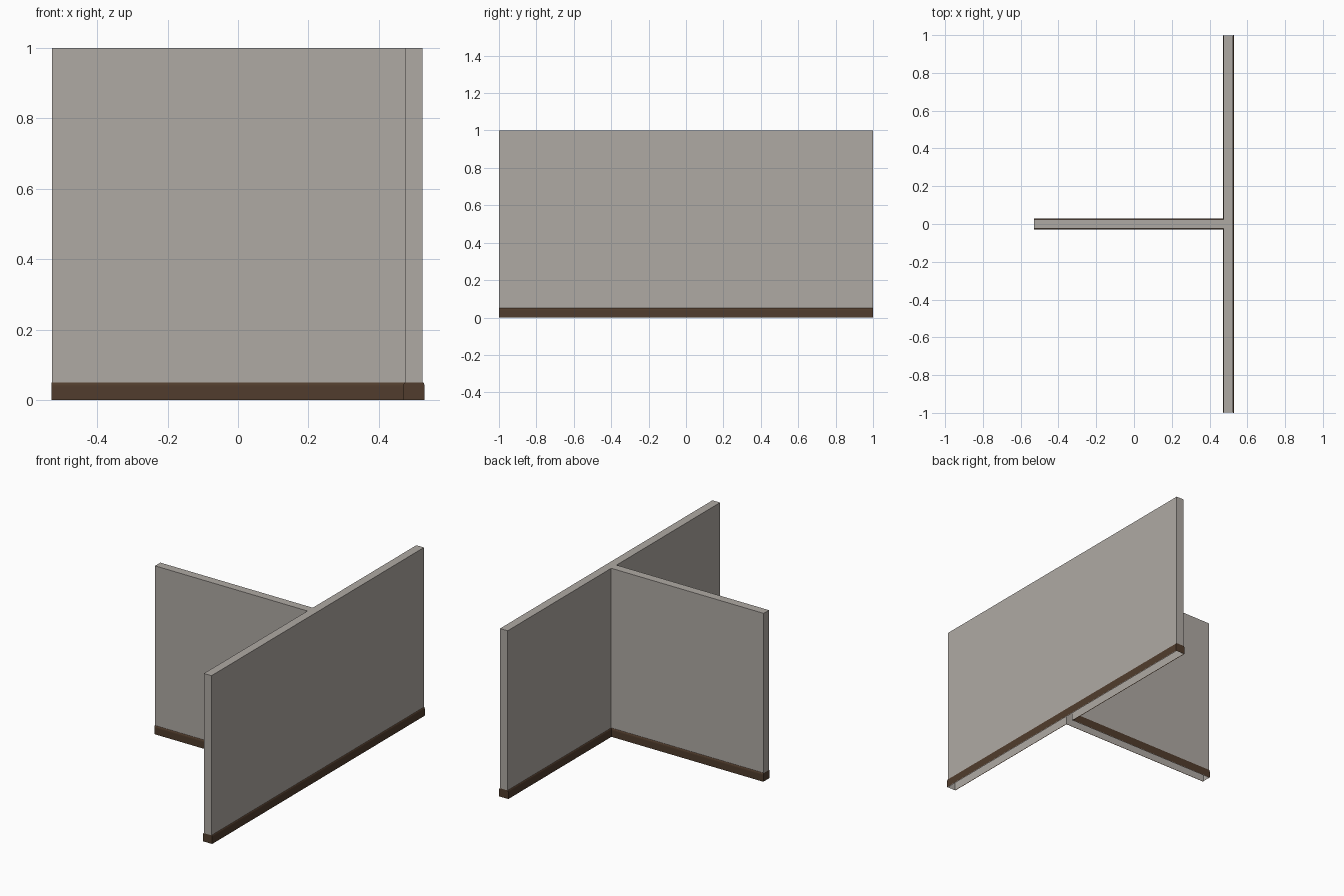
import bpy, bmesh, math

cube = bpy.data.objects.get("Cube")
if cube:
    bpy.data.objects.remove(cube, do_unlink=True)

WALL_HALF = 0.025      # half thickness of the wall
SKIRT_OUT = 0.005      # how far the skirting stands out
SKIRT_TOP = 0.05
HEIGHT = 1.0
LENGTH = 2.0
CENTRE = 0.5           # x of the long wall's middle line
STEM_END = -0.53


def material(name, rgb):
    mat = bpy.data.materials.new(name)
    mat.use_nodes = True
    colour = (*rgb, 1)
    mat.diffuse_color = colour
    bsdf = mat.node_tree.nodes["Principled BSDF"]
    bsdf.inputs["Base Color"].default_value = colour
    bsdf.inputs["Roughness"].default_value = 0.9
    return mat


def tee_outline(half, inset=0.0):
    """Anticlockwise T-shaped plan; inset pulls in only the three ends."""
    a, b = CENTRE - half, CENTRE + half
    end, stem = LENGTH / 2 - inset, STEM_END + inset
    return [(a, -end), (b, -end), (b, end), (a, end),
            (a, half), (stem, half), (stem, -half), (a, -half)]


def build_shell(name, levels, mat, inset=0.0, capped=False):
    """Stack T outlines given as (z, half thickness) and join them."""
    bm = bmesh.new()
    rings = [[bm.verts.new((x, y, z)) for x, y in tee_outline(half, inset)]
             for z, half in levels]
    for low, high in zip(rings, rings[1:]):
        for i in range(len(low)):
            j = (i + 1) % len(low)
            bm.faces.new((low[i], low[j], high[j], high[i]))
    if capped:
        top = rings[-1]
        bm.faces.new(top[:4] + [top[4], top[7]])
        bm.faces.new(top[4:])
    mesh = bpy.data.meshes.new(name)
    bm.to_mesh(mesh)
    bm.free()
    mesh.materials.append(mat)
    obj = bpy.data.objects.new(name, mesh)
    bpy.context.collection.objects.link(obj)
    return obj


plaster = material("warm_grey_plaster", (0.43, 0.40, 0.37))
wood = material("dark_brown_wood", (0.082, 0.046, 0.026))

# Wall: hollow T, open underneath, ends a hair inside the skirting
build_shell("wall", [(0, WALL_HALF), (HEIGHT, WALL_HALF)], plaster,
            inset=0.001, capped=True)

# Skirting board: upright face with a rounded top edge
profile = [(0, WALL_HALF + SKIRT_OUT)]
round_height = 0.012
steps = 4
for i in range(steps + 1):
    t = math.pi / 2 * i / steps
    profile.append((SKIRT_TOP - round_height * (1 - math.sin(t)),
                    WALL_HALF + SKIRT_OUT * math.cos(t)))
build_shell("skirting_board", profile, wood)
